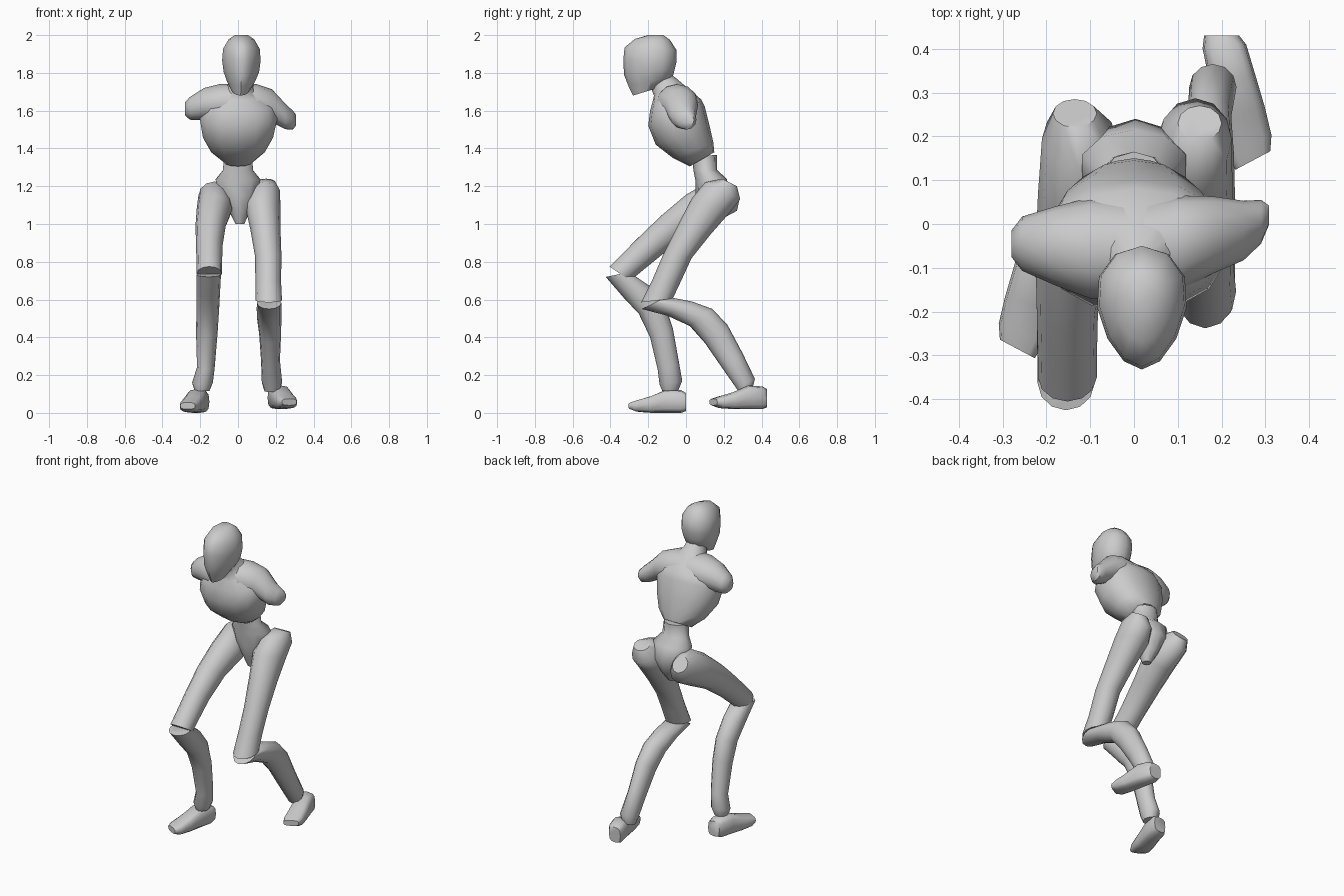
import bpy, bmesh, math
from mathutils import Vector as V


def loft(name, rings, sides=12, power=1.0, taper=0.0):
    """Skin a closed tube through rings given as (centre, u, v) half-axes."""
    bm = bmesh.new()
    loops = []
    for c, u, v in rings:
        loop = []
        for i in range(sides):
            a = 2 * math.pi * i / sides
            cu, sv = math.cos(a), math.sin(a)
            pu = math.copysign(abs(cu) ** power, cu)
            pv = math.copysign(abs(sv) ** power, sv) * (1 - taper * cu)
            loop.append(bm.verts.new(c + u * pu + v * pv))
        loops.append(loop)
    for a, b in zip(loops, loops[1:]):
        for i in range(sides):
            j = (i + 1) % sides
            bm.faces.new((a[i], a[j], b[j], b[i]))
    bm.faces.new(loops[0])
    bm.faces.new(loops[-1])
    bmesh.ops.recalc_face_normals(bm, faces=bm.faces)
    for f in bm.faces:
        f.smooth = True
    mesh = bpy.data.meshes.new(name)
    bm.to_mesh(mesh)
    bm.free()
    mesh.set_sharp_from_angle(angle=math.radians(50))
    ob = bpy.data.objects.new(name, mesh)
    bpy.context.collection.objects.link(ob)
    return ob


def profile(name, rows, **kw):
    """Rows: front y,z / back y,z from the side outline, centre x, half width."""
    rings = []
    for yf, zf, yb, zb, cx, rx in rows:
        f, b = V((cx, yf, zf)), V((cx, yb, zb))
        rings.append(((f + b) / 2, (f - b) / 2, V((rx, 0, 0))))
    return loft(name, rings, **kw)


# Head: egg, narrower towards the face
profile("head", [
    (-.20, 2.00, -.12, 2.00, .018, .035),
    (-.27, 1.98, -.085, 1.975, .018, .068),
    (-.325, 1.935, -.05, 1.92, .018, .097),
    (-.332, 1.87, -.05, 1.86, .018, .102),
    (-.328, 1.79, -.06, 1.82, .018, .094),
    (-.305, 1.73, -.07, 1.78, .016, .075),
    (-.28, 1.68, -.15, 1.72, .014, .045)], taper=.22)

# Rib cage and neck, leaning forward
profile("torso", [
    (.02, 1.305, .15, 1.38, .0, .085),
    (-.07, 1.35, .145, 1.43, .0, .145),
    (-.16, 1.42, .125, 1.52, .0, .19),
    (-.20, 1.52, .10, 1.62, .003, .21),
    (-.19, 1.60, .08, 1.66, .005, .19),
    (-.175, 1.655, .02, 1.71, .01, .12),
    (-.17, 1.68, -.05, 1.77, .012, .065),
    (-.19, 1.73, -.09, 1.80, .015, .055)], sides=14, power=.9)

# Shoulder yoke with arm stubs: x, y, z, half depth, half height
yoke = [(-.28, -.045, 1.61, .03, .035), (-.255, -.045, 1.612, .062, .06),
        (-.18, -.05, 1.635, .09, .085), (-.10, -.055, 1.64, .115, .10),
        (0, -.06, 1.64, .11, .10), (.10, -.045, 1.64, .11, .10),
        (.18, -.025, 1.625, .088, .088), (.25, -.015, 1.57, .068, .068),
        (.29, .005, 1.55, .05, .05), (.308, .02, 1.55, .022, .028)]
loft("shoulders", [(V((x, y, z)), V((0, ry, 0)), V((0, 0, rz)))
                   for x, y, z, ry, rz in yoke])

# Waist and pelvis
profile("pelvis", [
    (.03, 1.36, .165, 1.365, .0, .075),
    (.04, 1.28, .165, 1.285, .0, .085),
    (.05, 1.23, .215, 1.24, .0, .125),
    (.05, 1.15, .24, 1.15, .003, .10),
    (.07, 1.07, .20, 1.06, .008, .055),
    (.10, 1.00, .15, 1.00, .01, .025)], sides=10)

# Thighs
profile("right_thigh", [
    (.19, 1.24, .27, 1.20, .15, .05),
    (.10, 1.22, .287, 1.13, .14, .083),
    (.03, 1.135, .24, 1.07, .13, .094),
    (-.04, 1.00, .13, .945, .145, .08),
    (-.12, .84, .03, .82, .16, .07),
    (-.18, .70, -.03, .69, .16, .068),
    (-.238, .585, -.07, .605, .163, .07)])
profile("left_thigh", [
    (.22, 1.22, .285, 1.14, -.135, .05),
    (.12, 1.225, .27, 1.07, -.125, .085),
    (.00, 1.155, .14, 1.00, -.125, .094),
    (-.13, 1.045, .01, .935, -.145, .08),
    (-.25, .93, -.13, .835, -.152, .07),
    (-.34, .84, -.21, .77, -.152, .068),
    (-.405, .775, -.295, .70, -.152, .067)])

# Shins
profile("right_shin", [
    (-.235, .55, -.10, .615, .165, .065),
    (-.10, .515, .03, .59, .165, .066),
    (.02, .46, .14, .55, .165, .065),
    (.10, .37, .22, .465, .17, .058),
    (.19, .24, .30, .315, .172, .05),
    (.26, .14, .365, .18, .18, .054),
    (.28, .11, .35, .12, .18, .04)])
profile("left_shin", [
    (-.425, .72, -.30, .745, -.155, .065),
    (-.33, .61, -.19, .67, -.158, .063),
    (-.25, .525, -.11, .57, -.16, .06),
    (-.19, .40, -.07, .45, -.165, .057),
    (-.15, .23, -.035, .255, -.17, .047),
    (-.14, .15, -.02, .17, -.188, .055),
    (-.125, .115, -.04, .12, -.19, .04)])

# Feet, toes turned out: distance from heel, bottom, top, half width, skew degrees
foot = [(0, .01, .105, .04, 0), (.025, 0, .12, .05, 5), (.10, 0, .125, .053, 10),
        (.18, .0, .09, .056, 16), (.25, .005, .068, .056, 24), (.285, .02, .055, .045, 28)]
for name, side, hx, hy, hz in (("right_foot", 1, .20, .43, .02),
                               ("left_foot", -1, -.195, .0, 0)):
    rings = []
    for s, lo, hi, rx, skew in foot:
        a = math.radians(skew)
        rings.append((V((hx + side * .25 * s, hy - s, hz + (lo + hi) / 2)),
                      V((0, 0, (hi - lo) / 2)),
                      V((rx * math.cos(a), side * rx * math.sin(a), 0))))
    loft(name, rings, power=.65)
